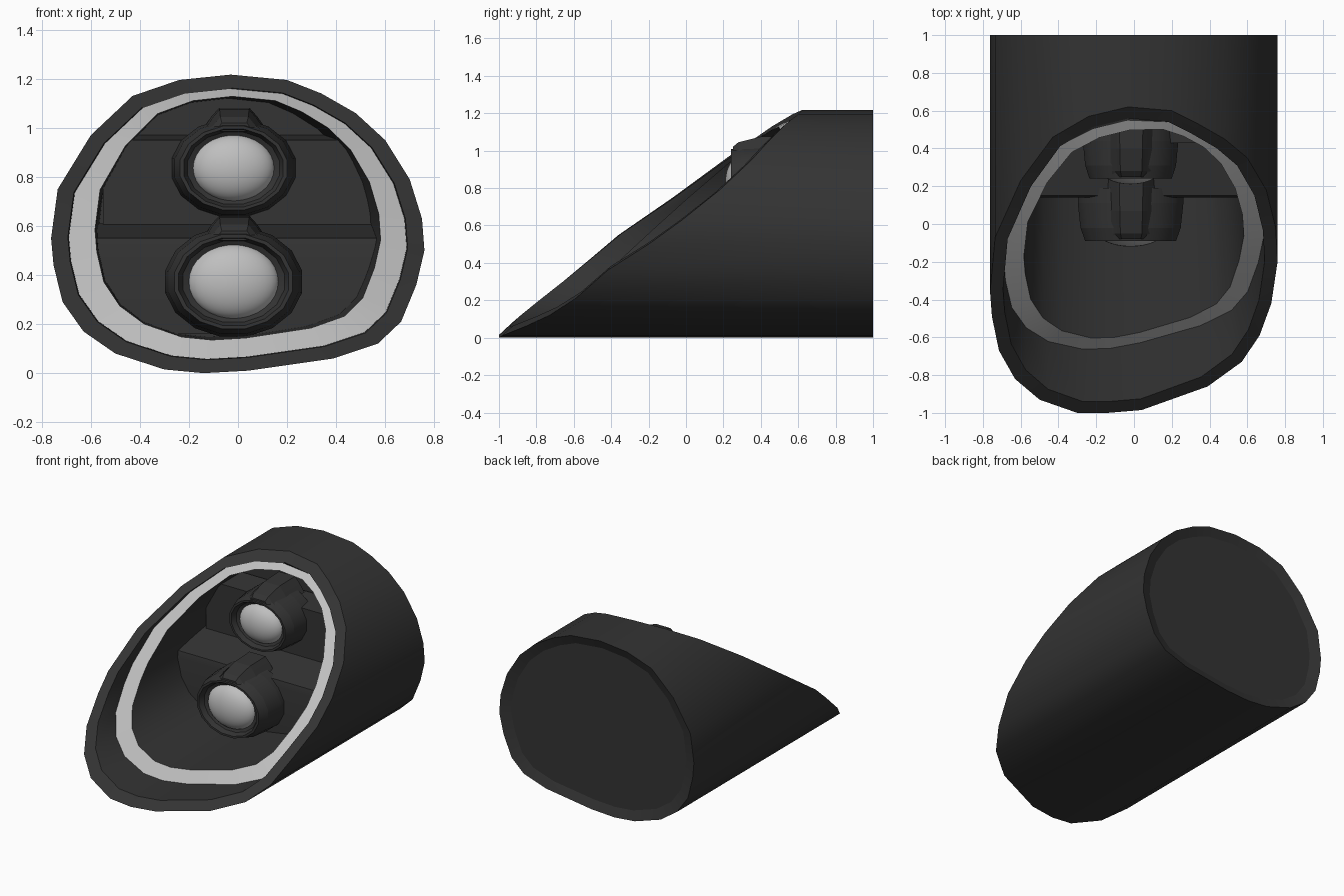
import bpy, bmesh, math
from mathutils import Vector

old = bpy.data.objects.get("Cube")
if old:
    bpy.data.objects.remove(old, do_unlink=True)


def material(name, value):
    m = bpy.data.materials.new(name)
    m.use_nodes = True
    colour = (value, value, value, 1)
    m.diffuse_color = colour
    bsdf = m.node_tree.nodes["Principled BSDF"]
    bsdf.inputs["Base Color"].default_value = colour
    bsdf.inputs["Roughness"].default_value = 0.6
    return m


DARK = material("dark plastic", 0.033)
LIGHT = material("light grey", 0.52)


def loft(name, loops, mats, light_strip=None, angle=35):
    """Join matching point loops with quads, close both ends, crease the loops."""
    bm = bmesh.new()
    rings = [[bm.verts.new(p) for p in loop] for loop in loops]
    n = len(rings[0])
    bm.faces.new(rings[0])
    bm.faces.new(rings[-1])
    for s, (a, b) in enumerate(zip(rings, rings[1:])):
        for i in range(n):
            j = (i + 1) % n
            face = bm.faces.new((a[i], a[j], b[j], b[i]))
            face.material_index = 1 if s == light_strip else 0
    for ring in rings:
        for a, b in zip(ring, ring[1:] + ring[:1]):
            bm.edges.get((a, b)).smooth = False
    bmesh.ops.recalc_face_normals(bm, faces=bm.faces[:])
    mesh = bpy.data.meshes.new(name)
    bm.to_mesh(mesh)
    bm.free()
    ob = bpy.data.objects.new(name, mesh)
    bpy.context.collection.objects.link(ob)
    for m in mats:
        mesh.materials.append(m)
    smooth(ob, angle)


def smooth(ob, angle):
    bpy.ops.object.select_all(action="DESELECT")
    ob.select_set(True)
    bpy.context.view_layer.objects.active = ob
    bpy.ops.object.shade_smooth_by_angle(
        angle=math.radians(angle), keep_sharp_edges=True)


# Outer rim: x, z and the depth y of the slanted front edge
RIM = [
    (-.03, 1.217, .62), (.2, 1.195, .6), (.34, 1.14, .53), (.48, 1.06, .45),
    (.6, .95, .35), (.7, .79, .18), (.75, .63, -.02), (.76, .5, -.2),
    (.727, .36, -.42), (.665, .21, -.59), (.57, .12, -.73), (.39, .06, -.86),
    (.04, .01, -.985), (-.14, 0, -1), (-.3, .015, -1), (-.5, .08, -.93),
    (-.63, .17, -.82), (-.715, .29, -.67), (-.752, .44, -.49), (-.762, .55, -.36),
    (-.735, .75, -.07), (-.6, .97, .23), (-.43, 1.13, .46), (-.24, 1.195, .57),
]


def section(sx, sz, depth, zc=.61, dx=0):
    """Scaled copy of the rim; depth gives y from x, z and the rim's own y."""
    loop = []
    for x, z, y in RIM:
        px, pz = x * sx + dx, zc + (z - zc) * sz
        loop.append(Vector((px, depth(px, pz, y), pz)))
    return loop


# Casing: recessed back plate, outer wall, rim lip, light ring and inner tunnel
loft("casing", [
    section(.9, .9, lambda x, z, y: .975),
    section(1, 1, lambda x, z, y: 1),
    section(1, 1, lambda x, z, y: y),
    section(.91, .91, lambda x, z, y: -.19 + (y + .19) * .925),
    section(.905, .905, lambda x, z, y: -.705 + 1.085 * z + .13 * x),
    section(.765, .816, lambda x, z, y: -.735 + 1.095 * z + .13 * x, .735),
    section(.72, .8, lambda x, z, y: .63, .735, -.02),
], [DARK, LIGHT], light_strip=4, angle=50)


# Stepped panels behind the lamps, as side profiles extruded across the width
def panel(name, half, profile):
    loft(name, [[(x, y, z) for y, z in profile] for x in (-half, half)], [DARK], angle=20)


panel("lower_panel", .58, [(.14, .16), (.14, .51), (.15, .55), (.45, .61), (.45, .16)])
panel("upper_panel", .55, [(.43, .5), (.43, .95), (.62, .97), (.62, .5)])


def oval(cx, cz, rx, rz, y, sides=16):
    steps = [math.tau * (i + .5) / sides for i in range(sides)]
    return [(cx + rx * math.cos(a), y, cz + rz * math.sin(a)) for a in steps]


# One lamp: stepped oval housing, ridge on top and domed lens
def lamp(prefix, cz, rx, rz, front, ridge_top):
    cx = -.018
    steps = [(1, .28), (1, .2), (.95, .07), (.86, 0), (.8, 0), (.74, .035), (.65, .045)]
    loft(prefix + "_housing",
         [oval(cx, cz, rx * s, rz * s, front + d) for s, d in steps], [DARK])

    base = cz + rz * .74
    ridge = []
    for d, drop, w in ((.01, .06, .85), (.04, .035, .95), (.16, .005, 1), (.33, 0, 1.05)):
        top = ridge_top - drop
        ridge.append([(-.015 + x * w, front + d, z) for x, z in (
            (-.13, base), (-.09, top - .035), (-.06, top),
            (.06, top), (.09, top - .035), (.13, base))])
    loft(prefix + "_ridge", ridge, [DARK], angle=20)

    bpy.ops.mesh.primitive_uv_sphere_add(
        segments=32, ring_count=16, location=(cx, front + .06, cz))
    lens = bpy.context.object
    lens.name = prefix + "_lens"
    lens.scale = (rx * .65, .09, rz * .67)
    lens.data.materials.append(LIGHT)
    smooth(lens, 60)


lamp("lower_lamp", .373, .285, .228, -.09, .64)
lamp("upper_lamp", .836, .258, .203, .24, 1.08)
